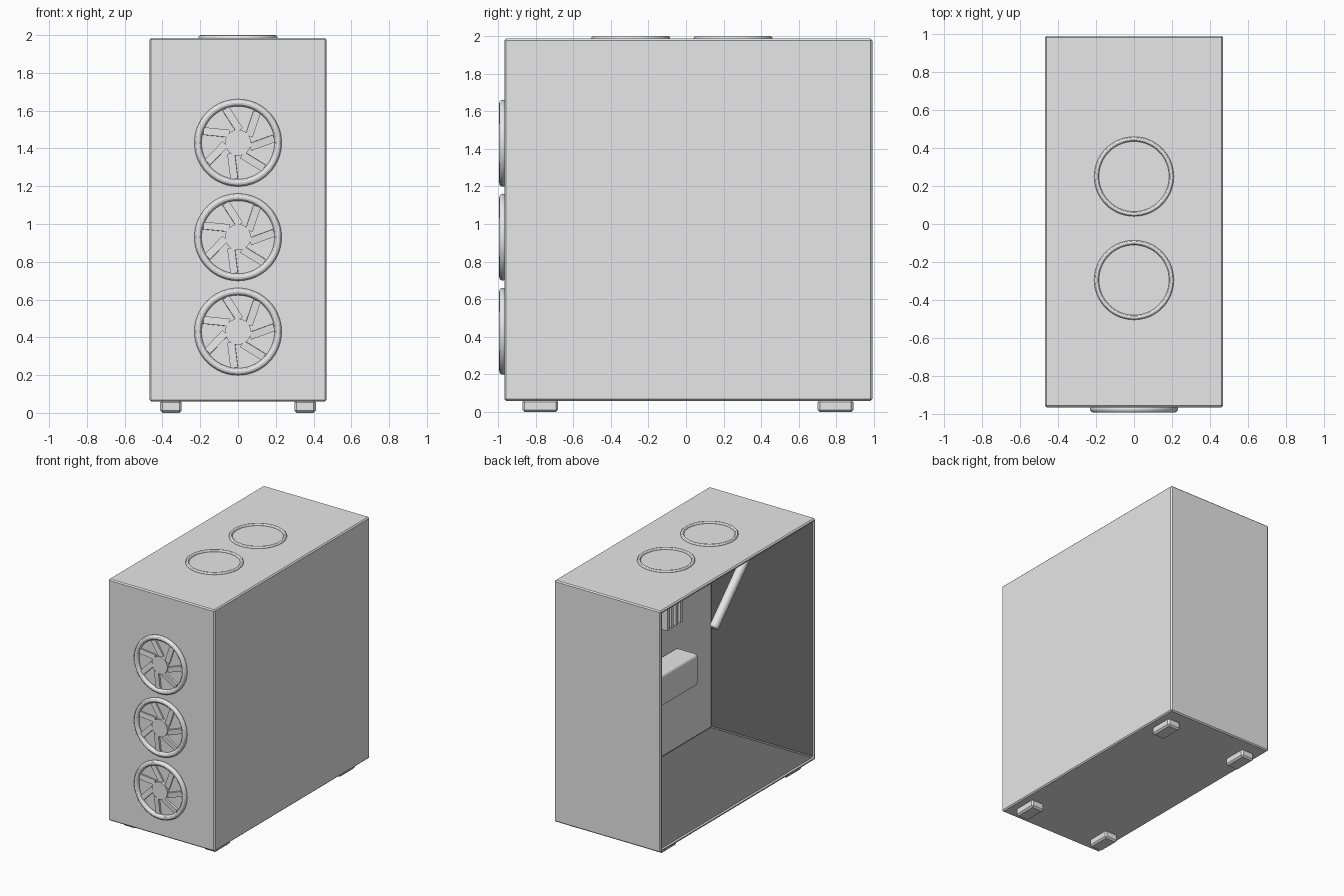
import bpy, bmesh, math
from mathutils import Vector, Matrix

old = bpy.data.objects.get("Cube")
if old:
    bpy.data.objects.remove(old, do_unlink=True)


def material(name, value):
    mat = bpy.data.materials.new(name)
    mat.use_nodes = True
    colour = (value, value, value, 1)
    mat.diffuse_color = colour
    mat.node_tree.nodes["Principled BSDF"].inputs["Base Color"].default_value = colour
    return mat


grey = material("light grey", 0.8)
dark = material("dark grey", 0.16)


def make(name, bm, bevel=0, segments=1):
    mesh = bpy.data.meshes.new(name)
    bm.to_mesh(mesh)
    bm.free()
    mesh.materials.append(grey)
    obj = bpy.data.objects.new(name, mesh)
    bpy.context.collection.objects.link(obj)
    if bevel:
        mod = obj.modifiers.new("bevel", "BEVEL")
        mod.width, mod.segments = bevel, segments
    return obj


def smooth(obj):
    bpy.ops.object.select_all(action="DESELECT")
    obj.select_set(True)
    bpy.context.view_layer.objects.active = obj
    bpy.ops.object.shade_smooth_by_angle()


def box_mesh(lo, hi):
    lo, hi = Vector(lo), Vector(hi)
    bm = bmesh.new()
    size = Matrix.Diagonal((*(hi - lo), 1))
    bmesh.ops.create_cube(bm, size=1, matrix=Matrix.Translation((lo + hi) / 2) @ size)
    return bm


def box(name, lo, hi, bevel=0, segments=1):
    return make(name, box_mesh(lo, hi), bevel, segments)


def cylinder(name, start, end, radius, bevel=0, sides=32):
    start, end = Vector(start), Vector(end)
    axis = end - start
    turn = axis.to_track_quat("Z", "Y").to_matrix().to_4x4()
    bm = bmesh.new()
    bmesh.ops.create_cone(bm, cap_ends=True, segments=sides, radius1=radius, radius2=radius,
                          depth=axis.length, matrix=Matrix.Translation((start + end) / 2) @ turn)
    smooth(make(name, bm, bevel, 3))


def ring(name, centre, major, minor, rotation=(0, 0, 0)):
    bpy.ops.mesh.primitive_torus_add(location=centre, rotation=rotation, major_radius=major,
                                     minor_radius=minor, major_segments=64, minor_segments=12)
    obj = bpy.context.object
    obj.name = name
    obj.data.materials.append(grey)
    smooth(obj)


# Case shell, open on the -x side, with a dark lining
bm = box_mesh((-0.469, -0.965, 0.06), (0.469, 0.991, 1.985))
bmesh.ops.delete(bm, geom=[f for f in bm.faces if f.normal.x < -0.5], context="FACES_ONLY")
case = make("case_shell", bm)
case.data.materials.append(dark)
solid = case.modifiers.new("walls", "SOLIDIFY")
solid.thickness, solid.offset, solid.use_even_offset = 0.026, -1, True
solid.material_offset = 1
edge = case.modifiers.new("bevel", "BEVEL")
edge.width, edge.segments = 0.009, 1

# Light tray that covers the closed side wall
box("motherboard_tray", (0.437, -0.938, 0.088), (0.446, 0.964, 1.957))

# Feet
for x in (-0.355, 0.355):
    for y in (-0.775, 0.795):
        box("foot", (x - 0.057, y - 0.095, 0), (x + 0.057, y + 0.095, 0.066), 0.012)

# Front fans: ring, hub and seven slanted blades
for z in (0.43, 0.93, 1.43):
    ring("fan_ring", (0, -0.974, z), 0.212, 0.019, (math.pi / 2, 0, 0))
    cylinder("fan_hub", (0, -0.955, z), (0, -0.988, z), 0.069)
    for i in range(7):
        angle = math.tau * i / 7
        blade = box("fan_blade", (-0.068, -0.008, -0.02), (0.068, 0.008, 0.02))
        blade.matrix_world = (Matrix.Translation((0, -0.972, z))
                              @ Matrix.Rotation(-angle, 4, "Y")
                              @ Matrix.Translation((0.127, 0, 0))
                              @ Matrix.Rotation(-math.radians(20), 4, "Y")
                              @ Matrix.Rotation(math.radians(4), 4, "X"))

# Top vent rings
for y in (-0.295, 0.25):
    ring("top_vent_ring", (0, y, 1.9875), 0.197, 0.0125)

# Interior parts on the closed side wall
box("graphics_card", (0.245, -0.51, 0.635), (0.44, 0.5, 0.888), 0.025, 4)
for i in range(4):
    y = -0.44 + 0.055 * i
    box("memory_stick", (0.34, y, 1.14), (0.44, y + 0.025, 1.58))
cylinder("processor_cooler", (0.44, 0.15, 1.3), (0.34, 0.15, 1.3), 0.13, 0.01)
cylinder("cooling_tube", (0.1, -0.49, 1.135), (0.1, -0.945, 1.59), 0.035, 0.015, 24)
